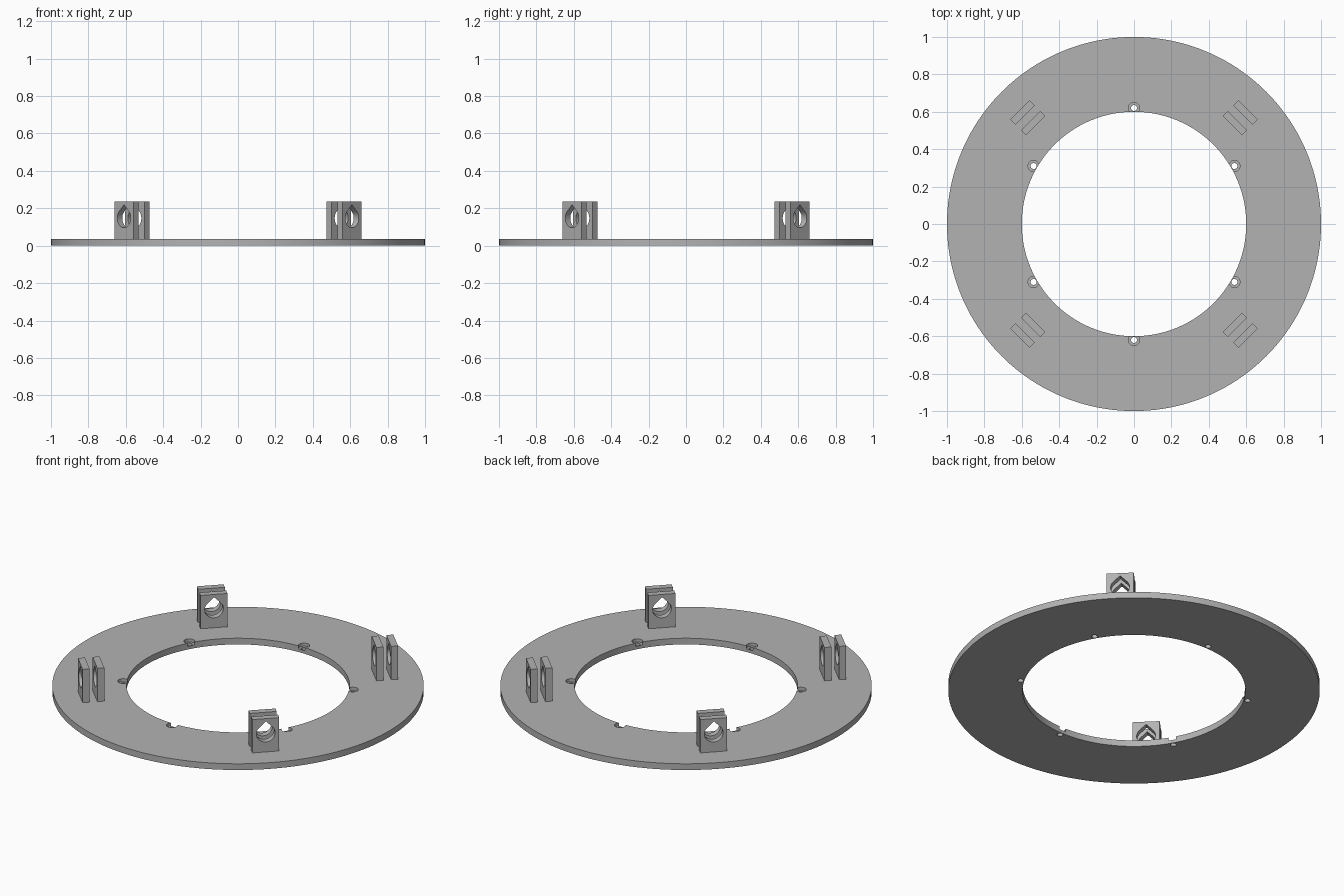
import bpy, bmesh
from math import sin, cos, pi, radians
from mathutils import Matrix

if "Cube" in bpy.data.objects:
    bpy.data.objects.remove(bpy.data.objects["Cube"])

THICK = 0.037      # ring thickness
TOP = 0.235        # top of the tabs
TAB_W, TAB_T = 0.147, 0.038
HOLE_R, HOLE_Z = 0.051, 0.147

grey = bpy.data.materials.new("plain grey")
grey.use_nodes = True
colour = (0.45, 0.45, 0.45, 1)
grey.diffuse_color = colour
grey.node_tree.nodes["Principled BSDF"].inputs["Base Color"].default_value = colour


def circle(r, n):
    return [(r * cos(2 * pi * i / n), r * sin(2 * pi * i / n)) for i in range(n)]


def plate(name, loops, thickness, matrix):
    """Flat plate from closed outlines (inner outlines become holes)."""
    curve = bpy.data.curves.new(name, 'CURVE')
    curve.dimensions = '2D'
    curve.fill_mode = 'BOTH'
    curve.extrude = thickness / 2
    for loop in loops:
        spline = curve.splines.new('POLY')
        spline.points.add(len(loop) - 1)
        for point, (x, y) in zip(spline.points, loop):
            point.co = (x, y, 0, 1)
        spline.use_cyclic_u = True
    temp = bpy.data.objects.new(name + "_outline", curve)
    bpy.context.collection.objects.link(temp)
    bpy.context.view_layer.update()
    graph = bpy.context.evaluated_depsgraph_get()
    mesh = bpy.data.meshes.new_from_object(temp.evaluated_get(graph))
    bpy.data.objects.remove(temp)
    # weld caps to walls, then place
    bm = bmesh.new()
    bm.from_mesh(mesh)
    bmesh.ops.remove_doubles(bm, verts=bm.verts, dist=1e-5)
    bmesh.ops.recalc_face_normals(bm, faces=bm.faces)
    bm.transform(matrix)
    bm.to_mesh(mesh)
    bm.free()
    mesh.name = name
    mesh.materials.clear()
    mesh.materials.append(grey)
    obj = bpy.data.objects.new(name, mesh)
    bpy.context.collection.objects.link(obj)
    return obj


def smooth(obj):
    bpy.ops.object.select_all(action='DESELECT')
    obj.select_set(True)
    bpy.context.view_layer.objects.active = obj
    bpy.ops.object.shade_smooth_by_angle(angle=radians(30))


def drill(target, x, y, r, z0, z1):
    """Cut a round hole between two heights."""
    bpy.ops.mesh.primitive_cylinder_add(vertices=32, radius=r, depth=z1 - z0,
                                        location=(x, y, (z0 + z1) / 2))
    cutter = bpy.context.object
    cutter.hide_render = True
    mod = target.modifiers.new("hole", 'BOOLEAN')
    mod.operation = 'DIFFERENCE'
    mod.solver = 'EXACT'
    mod.object = cutter
    bpy.context.view_layer.objects.active = target
    bpy.ops.object.modifier_apply(modifier=mod.name)
    bpy.data.objects.remove(cutter)


# Base ring
ring = plate("base_ring", [circle(1.0, 160), circle(0.6, 160)], THICK,
             Matrix.Translation((0, 0, THICK / 2)))

# Six stepped screw holes breaking into the inner edge
for i in range(6):
    a = radians(30 + 60 * i)
    x, y = 0.62 * cos(a), 0.62 * sin(a)
    drill(ring, x, y, 0.03, THICK * 0.5, THICK + 0.05)
    drill(ring, x, y, 0.016, -0.05, THICK + 0.05)
smooth(ring)

# Teardrop opening: three quarters of a circle closed by a 45 degree point
teardrop = [(HOLE_R * cos(a), HOLE_Z + HOLE_R * sin(a))
            for a in (radians(135 + 270 * i / 36) for i in range(37))]
teardrop.append((0, HOLE_Z + HOLE_R * 2 ** 0.5))
w = TAB_W / 2
outline = [(-w, THICK), (w, THICK), (w, TOP), (-w, TOP)]

# Four pairs of upright tabs on the diagonals
names = ("back_left", "back_right", "front_right", "front_left")
for i, corner in enumerate(names):
    for side, radius in (("inner", 0.763), ("outer", 0.843)):
        place = (Matrix.Rotation(radians(-45 + 90 * i), 4, 'Z')
                 @ Matrix.Translation((0, radius, 0))
                 @ Matrix.Rotation(radians(90), 4, 'X'))
        smooth(plate(f"{corner}_{side}_tab", [outline, teardrop], TAB_T, place))
